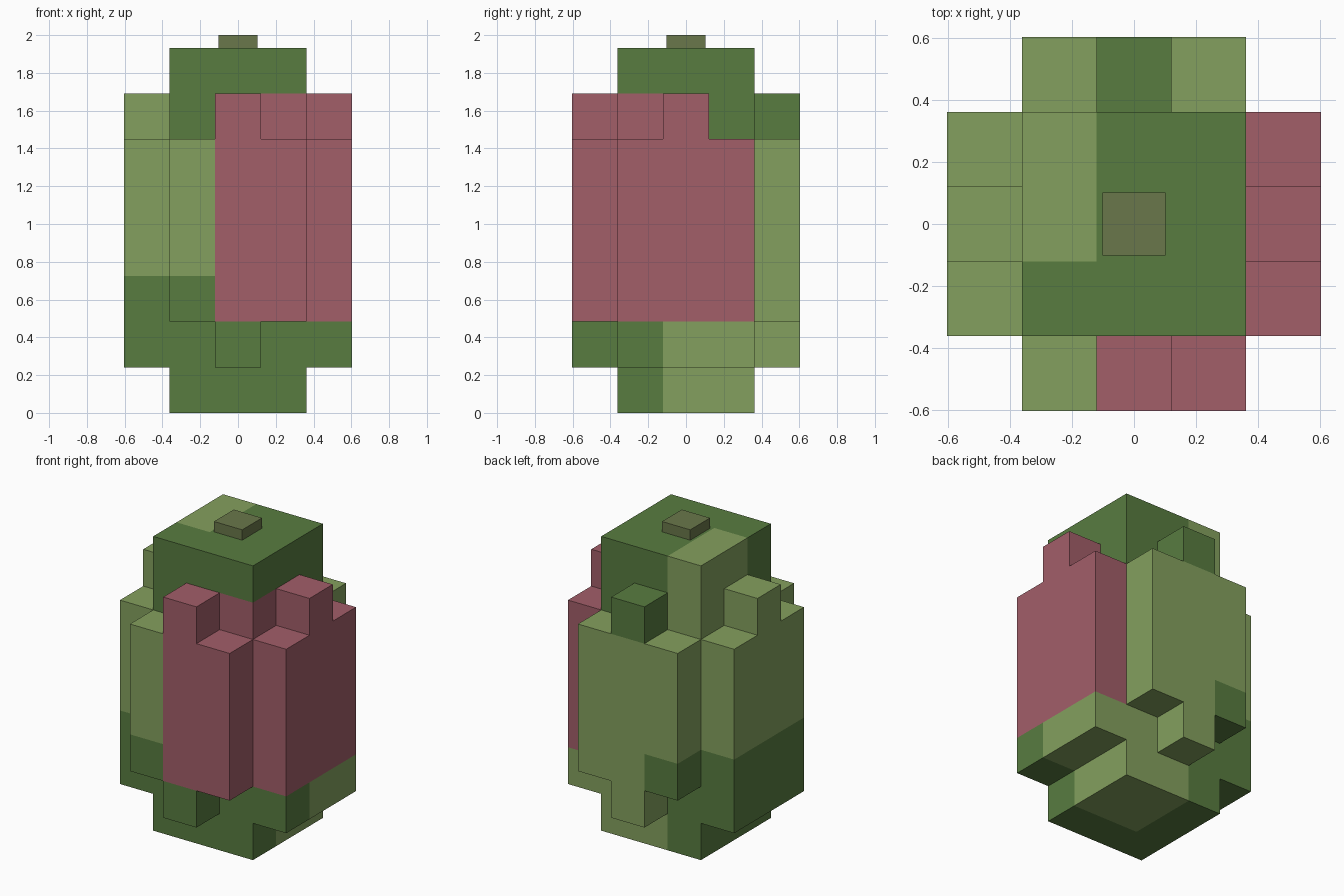
import bpy, bmesh
from mathutils import Vector
from itertools import product

if "Cube" in bpy.data.objects:
    bpy.data.objects.remove(bpy.data.objects["Cube"])

U = 0.2415            # edge of one block
TOP = 8 * U           # top of the core


def material(name, rgb):
    m = bpy.data.materials.new(name)
    m.diffuse_color = (*rgb, 1)
    m.use_nodes = True
    m.node_tree.nodes["Principled BSDF"].inputs["Base Color"].default_value = m.diffuse_color
    return m


DARK, LIGHT, PINK = 0, 1, 2
SKIN = [material("dark green", (0.098, 0.202, 0.051)),
        material("light green", (0.231, 0.352, 0.112)),
        material("pink", (0.361, 0.112, 0.141))]
STEM = material("olive stem", (0.144, 0.185, 0.069))


def patch(x, y, z):
    """Colour of the block at grid cell x, y (-2..2) and z (0..7)."""
    if z < 2:                                   # base
        return DARK if x < 0 or y < 0 else LIGHT
    if z < 6:                                   # middle
        if x < 0:
            return DARK if z < 3 else LIGHT
        return LIGHT if y > 1 else PINK
    if x < 0 and y >= 0:                        # crown
        return LIGHT
    return PINK if z == 6 and x >= 0 and y < 1 else DARK


def blocks(name, cells):
    """Closed shell around a set of grid cells, coloured block by block."""
    bm = bmesh.new()
    for c in cells:
        for axis, sign in product(range(3), (-1, 1)):
            n = [0, 0, 0]
            n[axis] = sign
            if tuple(a + b for a, b in zip(c, n)) in cells:
                continue
            normal = Vector(n)
            s = Vector([float(i == (axis + 1) % 3) for i in range(3)])
            t = normal.cross(s)
            mid = Vector((c[0], c[1], c[2] + 0.5)) + normal / 2
            corners = (-s - t, s - t, s + t, t - s)
            f = bm.faces.new([bm.verts.new((mid + k / 2) * U) for k in corners])
            f.material_index = patch(*c)
    bmesh.ops.remove_doubles(bm, verts=bm.verts, dist=1e-4)
    me = bpy.data.meshes.new(name)
    bm.to_mesh(me)
    bm.free()
    for m in SKIN:
        me.materials.append(m)
    bpy.context.collection.objects.link(bpy.data.objects.new(name, me))


# Core column
blocks("core", set(product((-1, 0, 1), (-1, 0, 1), range(8))))

# Side panels: every one has a middle tab on top; the front and back ones
# also have a middle tab below, the left and right ones reach down evenly
for name, side, along_x in (("front_panel", -2, True), ("back_panel", 2, True),
                            ("left_panel", -2, False), ("right_panel", 2, False)):
    cells = set()
    for i, z in product((-1, 0, 1), range(1, 7)):
        low = 2 if along_x and i else 1
        high = 5 if i else 6
        if low <= z <= high:
            cells.add((i, side, z) if along_x else (side, i, z))
    blocks(name, cells)

# Stem stub on top
bpy.ops.mesh.primitive_cube_add(size=1, location=(0, 0, (TOP + 2) / 2))
stem = bpy.context.object
stem.name = "stem"
stem.scale = (0.205, 0.205, 2 - TOP)
stem.data.materials.append(STEM)
